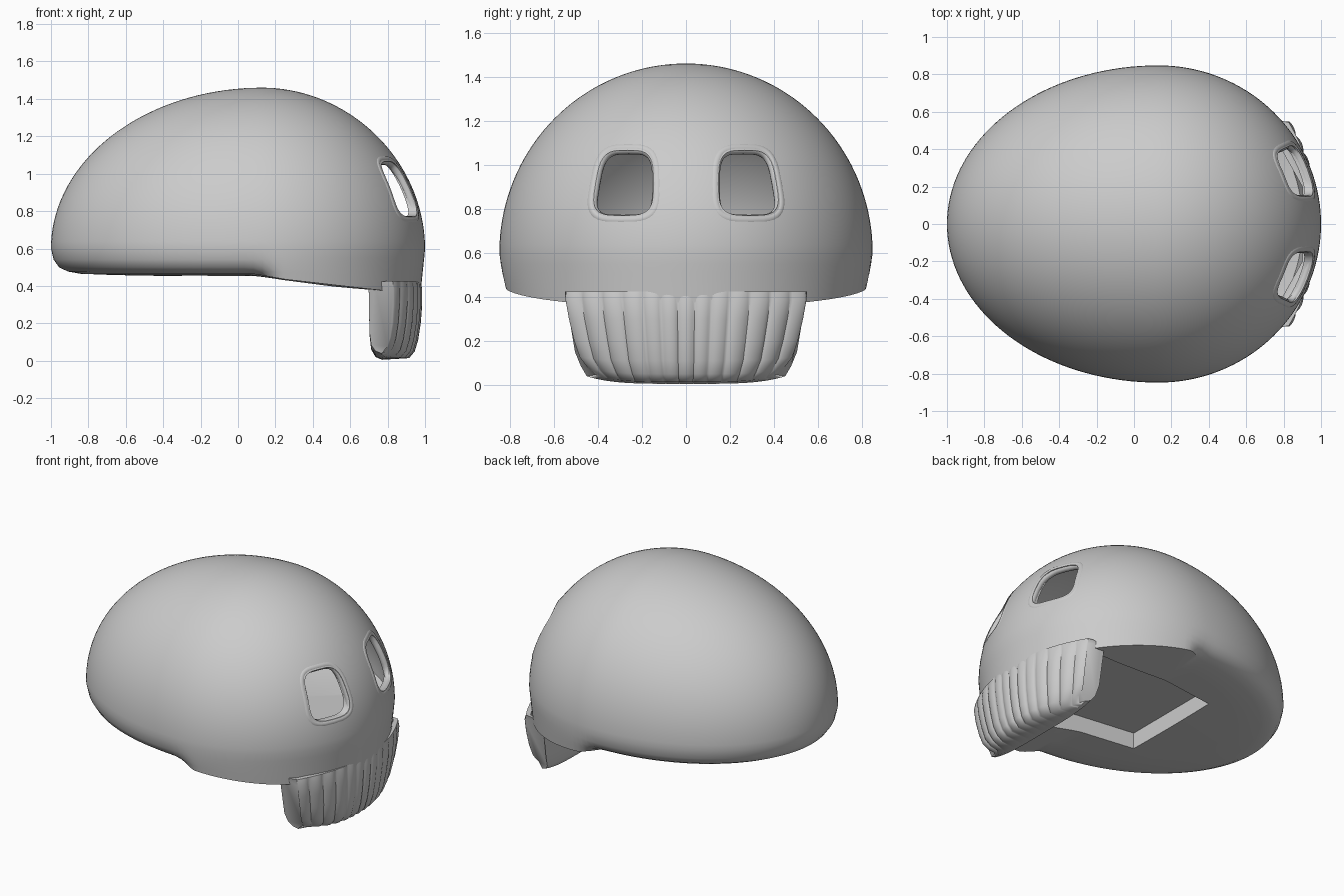
import bpy, bmesh
from math import sin, cos, pi
from mathutils import Vector

if "Cube" in bpy.data.objects:
    bpy.data.objects.remove(bpy.data.objects["Cube"])

CX, EQ = 0.13, 0.60          # widest station and equator height
REAR = [(1, .6), (.987, .54), (.962, .5), (.92, .477), (.86, .465), (.7, .458), (.45, .453)]
FRONT = [(1, .6), (.995, .55), (.99, .51), (.982, .475), (.974, .44), (.7, .437), (.45, .437)]


def add_object(name, bm):
    bmesh.ops.recalc_face_normals(bm, faces=bm.faces)
    me = bpy.data.meshes.new(name)
    bm.to_mesh(me)
    bm.free()
    ob = bpy.data.objects.new(name, me)
    bpy.context.collection.objects.link(ob)
    return ob


def smooth(ob, angle=0.6):
    bpy.ops.object.select_all(action='DESELECT')
    ob.select_set(True)
    bpy.context.view_layer.objects.active = ob
    bpy.ops.object.shade_smooth_by_angle(angle=angle)


def boolean(ob, cutter, op='DIFFERENCE'):
    m = ob.modifiers.new("cut", 'BOOLEAN')
    m.operation, m.object, m.solver = op, cutter, 'EXACT'
    bpy.context.view_layer.objects.active = ob
    bpy.ops.object.modifier_apply(modifier=m.name)
    bpy.data.objects.remove(cutter)


def loft(bm, rings):
    for a, b in zip(rings, rings[1:]):
        for i in range(len(a)):
            j = (i + 1) % len(a)
            bm.faces.new((a[i], a[j], b[j], b[i]))


def egg(name, scale, inner=False, segs=144, rows=36):
    bm = bmesh.new()
    rings = []
    for k in range(rows - 1, 0, -1):              # upper dome
        t, ring = k / rows * pi / 2, []
        for i in range(segs):
            f = 2 * pi * i / segs
            c, s = cos(f), sin(f)
            p = 2 - .04 * max(0, c)               # flatter brow
            r, h = cos(t) ** (2 / p), sin(t) ** (2 / p)
            ax = .87 if c > 0 else 1.13
            ring.append(bm.verts.new((CX + scale * ax * r * c, scale * .848 * r * s, EQ + scale * .86 * h)))
        rings.append(ring)
    lower = [((1, .6),) * 2, ((.97, .585),) * 2] if inner else list(zip(REAR, FRONT))
    for n, (a, b) in enumerate(lower):            # rounded rear rim, crisp cheek edge
        ring = []
        for i in range(segs):
            f = 2 * pi * i / segs
            ax = .87 if cos(f) > 0 else 1.13
            x = CX + ax * a[0] * cos(f)
            w = min(1, max(0, (x - .06) / .18))
            w = w * w * (3 - 2 * w)
            r, z = a[0] + (b[0] - a[0]) * w, a[1] + (b[1] - a[1]) * w
            if n > 2:
                z -= .13 * min(.5, max(0, x - .2)) * min(1, (n - 2) / 2)
            ring.append(bm.verts.new((CX + scale * ax * r * cos(f), scale * .848 * r * sin(f), z)))
        rings.append(ring)
    loft(bm, rings)
    top = bm.verts.new((CX, 0, EQ + scale * .86))
    low = bm.verts.new((CX, 0, .585 if inner else .445))
    for v, ring in ((top, rings[0]), (low, rings[-1])):
        for i in range(segs):
            bm.faces.new((v, ring[i], ring[(i + 1) % segs]))
    return add_object(name, bm)


def prism(name, a, b):
    bm = bmesh.new()
    rings = [[bm.verts.new(p) for p in pts] for pts in (a, b)]
    loft(bm, rings)
    for r in rings:
        bm.faces.new(r)
    return add_object(name, bm)


def eye_loop(side, grow=1.0, n=40):
    pts = []
    for i in range(n):
        a = 2 * pi * i / n
        v, w = [abs(q) ** .55 * (1 if q > 0 else -1) * grow for q in (cos(a), sin(a))]
        pts.append((side * (.148 + (v + 1) / 2 * (.287 - .025 * (w + 1))), .918 + .148 * w))
    return pts


# Hollow skull, with eye rims traced on the outside before cutting
skull = egg("skull", 1.0)
bpy.context.view_layer.update()
rim_paths = []
for side in (-1, 1):
    path = []
    for y, z in eye_loop(side, 1.12):
        hit, loc, nor, _ = skull.ray_cast(Vector((2, y, z)), Vector((-1, 0, 0)))
        path.append(loc - nor * .021)
    rim_paths.append(path)
boolean(skull, egg("inner_egg", .95, inner=True))

# Recess under the floor, and the slot behind the teeth
plan = [(-.3, -.36), (.75, -.5), (.75, .5), (-.3, .36)]
boolean(skull, prism("recess_cutter", [(x, y, .2) for x, y in plan], [(x, y, .565) for x, y in plan]))
plan = [(.68, -.45), (.76, -.45), (.9, -.2), (.9, .2), (.76, .45), (.68, .45)]
boolean(skull, prism("slot_cutter", [(x, y, .2) for x, y in plan], [(x, y, .63) for x, y in plan]))

# Eye openings
for side in (-1, 1):
    loop = eye_loop(side)
    boolean(skull, prism("eye_cutter", [(.6, y, z) for y, z in loop], [(1.2, y, z) for y, z in loop]))
smooth(skull)

# Soft raised eye rims
for name, path in zip(("eye_rim_right", "eye_rim_left"), rim_paths):
    bm = bmesh.new()
    rings, n = [], len(path)
    mid = sum(path, Vector()) / n
    for i, p in enumerate(path):
        tan = (path[(i + 1) % n] - path[i - 1]).normalized()
        up = tan.cross(p - mid).normalized()
        out = up.cross(tan)
        rings.append([bm.verts.new(p + .025 * (out * cos(a * pi / 6) + up * sin(a * pi / 6))) for a in range(12)])
    loft(bm, rings + [rings[0]])
    smooth(add_object(name, bm), 1.2)

# Jaw: ridged curved front (depth, z), straight back and hollow inside (x, z)
OUTER = [(.01, .425), (0, .385), (0, .3), (.008, .2), (.022, .11), (.04, .05), (.07, .014)]
BACK = [(.77, .005), (.735, .02), (.712, .06), (.703, .14), (.698, .425), (.71, .425), (.73, .06)]
bm = bmesh.new()
rings, n = [], 140
for i in range(n + 1):
    u = -1 + 2 * i / n
    ridge = .014 * (abs(cos(u * 6.5 * pi + .5 * sin(5 * u))) ** .6 - 1)
    front = .985 - .15 * abs(u) ** 2.2
    out = Vector((1, .75 * u ** 3, 0)).normalized()
    floor = .06 if abs(u) < .95 else .42
    section = [(front, z, -d + (ridge if k else 0)) for k, (d, z) in enumerate(OUTER)]
    section += [(x, z, 0) for x, z in BACK[:-1]]
    section += [(.73, floor, 0), (front - .085, floor, 0), (front - .045, .425, 0)]
    ring = []
    for x, z, amount in section:
        half = .55 - .19 * max(0, .38 - z) - .03 * max(0, .1 - z) / .1
        p = Vector((x, u * half, z + .035 * u ** 4 * max(0, 1 - z / .2))) + out * amount
        p.y = max(-half, min(half, p.y))
        ring.append(bm.verts.new(p))
    rings.append(ring)
loft(bm, rings)
bm.faces.new(rings[0])
bm.faces.new(rings[-1])
smooth(add_object("upper_teeth", bm), 0.9)
